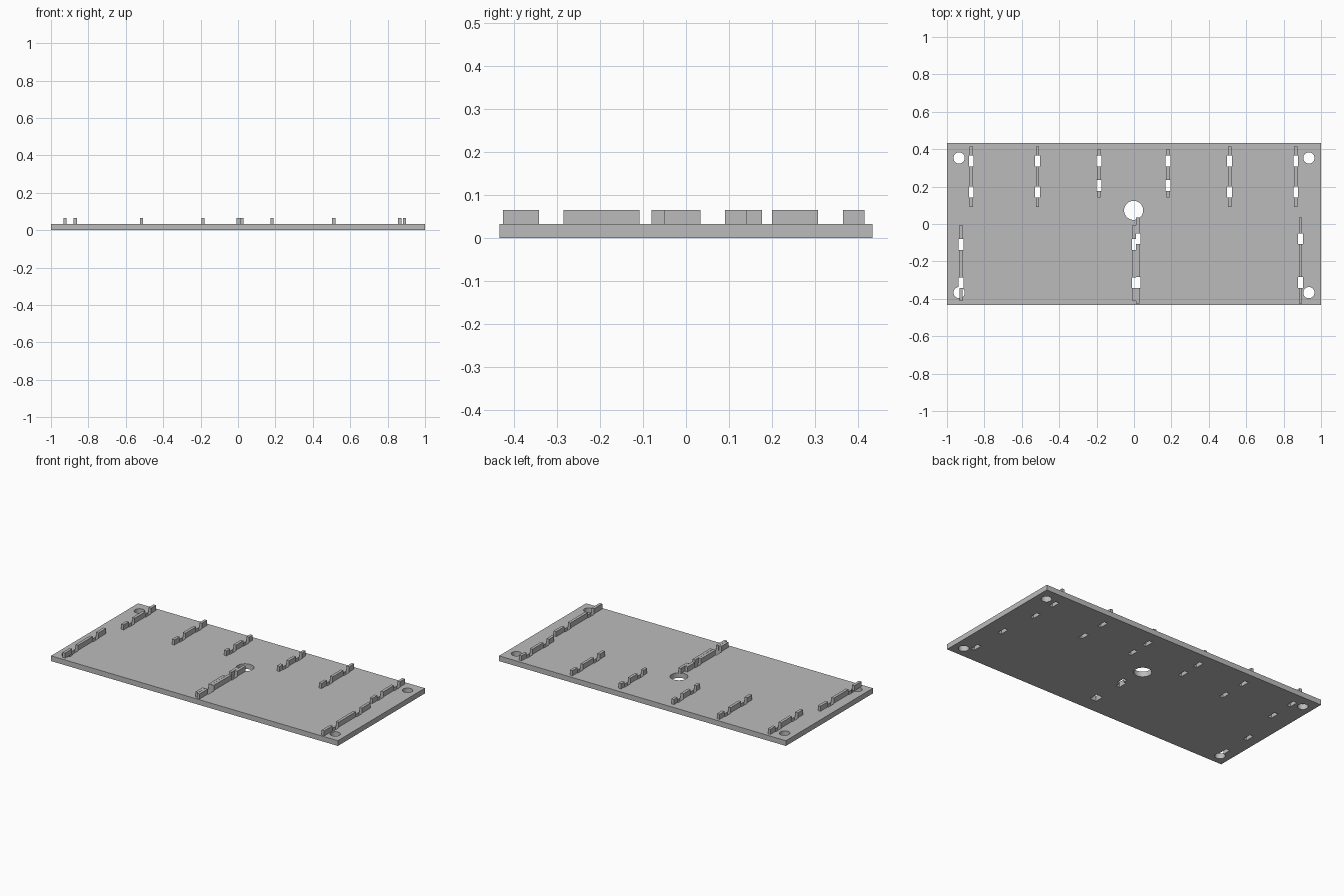
import bpy
import bmesh
from mathutils import Matrix

default = bpy.data.objects.get("Cube")
if default:
    bpy.data.objects.remove(default, do_unlink=True)

WIDTH, DEPTH = 2.0, 0.867
PLATE_TOP, RIB_TOP = 0.033, 0.065
RIB_T, SLOT_W, SLOT_L = 0.018, 0.025, 0.058

grey = bpy.data.materials.new("plain grey")
grey.use_nodes = True
colour = (0.5, 0.5, 0.5, 1)
grey.diffuse_color = colour
grey.node_tree.nodes["Principled BSDF"].inputs["Base Color"].default_value = colour


def add_box(bm, x, y0, y1, z0, z1, width):
    centre = Matrix.Translation((x, (y0 + y1) / 2, (z0 + z1) / 2))
    size = Matrix.Diagonal((width, y1 - y0, z1 - z0, 1))
    bmesh.ops.create_cube(bm, size=1, matrix=centre @ size)


def add_cylinder(bm, x, y, radius):
    bmesh.ops.create_cone(bm, cap_ends=True, segments=48, radius1=radius,
                          radius2=radius, depth=0.2,
                          matrix=Matrix.Translation((x, y, 0)))


def make_object(name, bm):
    mesh = bpy.data.meshes.new(name)
    bm.to_mesh(mesh)
    bm.free()
    mesh.materials.append(grey)
    obj = bpy.data.objects.new(name, mesh)
    bpy.context.collection.objects.link(obj)
    return obj


# Rib kinds: y start, y end, and the centres of the two slots that break the rib
LONG_BACK = (0.091, 0.415, (0.171, 0.336))
SHORT_BACK = (0.141, 0.400, (0.205, 0.336))
FRONT_LOW = (-0.413, -0.005, (-0.314, -0.109))
FRONT_HIGH = (-0.425, 0.034, (-0.313, -0.079))

ribs = {
    "back_rib_outer_right": (-0.870, LONG_BACK),
    "back_rib_middle_right": (-0.516, LONG_BACK),
    "back_rib_inner_right": (-0.187, SHORT_BACK),
    "back_rib_inner_left": (0.182, SHORT_BACK),
    "back_rib_middle_left": (0.511, LONG_BACK),
    "back_rib_outer_left": (0.864, LONG_BACK),
    "front_rib_outer_right": (-0.925, FRONT_LOW),
    "front_rib_centre_right": (0.002, FRONT_LOW),
    "front_rib_centre_left": (0.021, FRONT_HIGH),
    "front_rib_outer_left": (0.890, FRONT_HIGH),
}

# Raised ribs, split where the slots pass through
cut = bmesh.new()
for name, (x, (start, end, slots)) in ribs.items():
    bm = bmesh.new()
    y = start
    for slot in slots:
        low, high = slot - SLOT_L / 2, slot + SLOT_L / 2
        add_box(bm, x, y, low, PLATE_TOP, RIB_TOP, RIB_T)
        add_box(cut, x, low, high, -0.1, 0.1, SLOT_W)
        y = high
    add_box(bm, x, y, end, PLATE_TOP, RIB_TOP, RIB_T)
    make_object(name, bm)

# Corner screw holes and the large middle hole
for x in (-0.935, 0.935):
    for y in (-0.367, 0.353):
        add_cylinder(cut, x, y, 0.03)
add_cylinder(cut, -0.002, 0.073, 0.051)
cutter = make_object("hole_cutter", cut)
cutter.hide_render = True

# Base plate with the holes and slots cut through
bm = bmesh.new()
add_box(bm, 0, -DEPTH / 2, DEPTH / 2, 0, PLATE_TOP, WIDTH)
plate = make_object("base_plate", bm)
mod = plate.modifiers.new("holes", "BOOLEAN")
mod.operation = "DIFFERENCE"
mod.solver = "EXACT"
mod.use_self = True
mod.object = cutter
bpy.context.view_layer.objects.active = plate
plate.select_set(True)
bpy.ops.object.modifier_apply(modifier=mod.name)
bpy.data.objects.remove(cutter, do_unlink=True)
bpy.ops.object.shade_smooth_by_angle()
